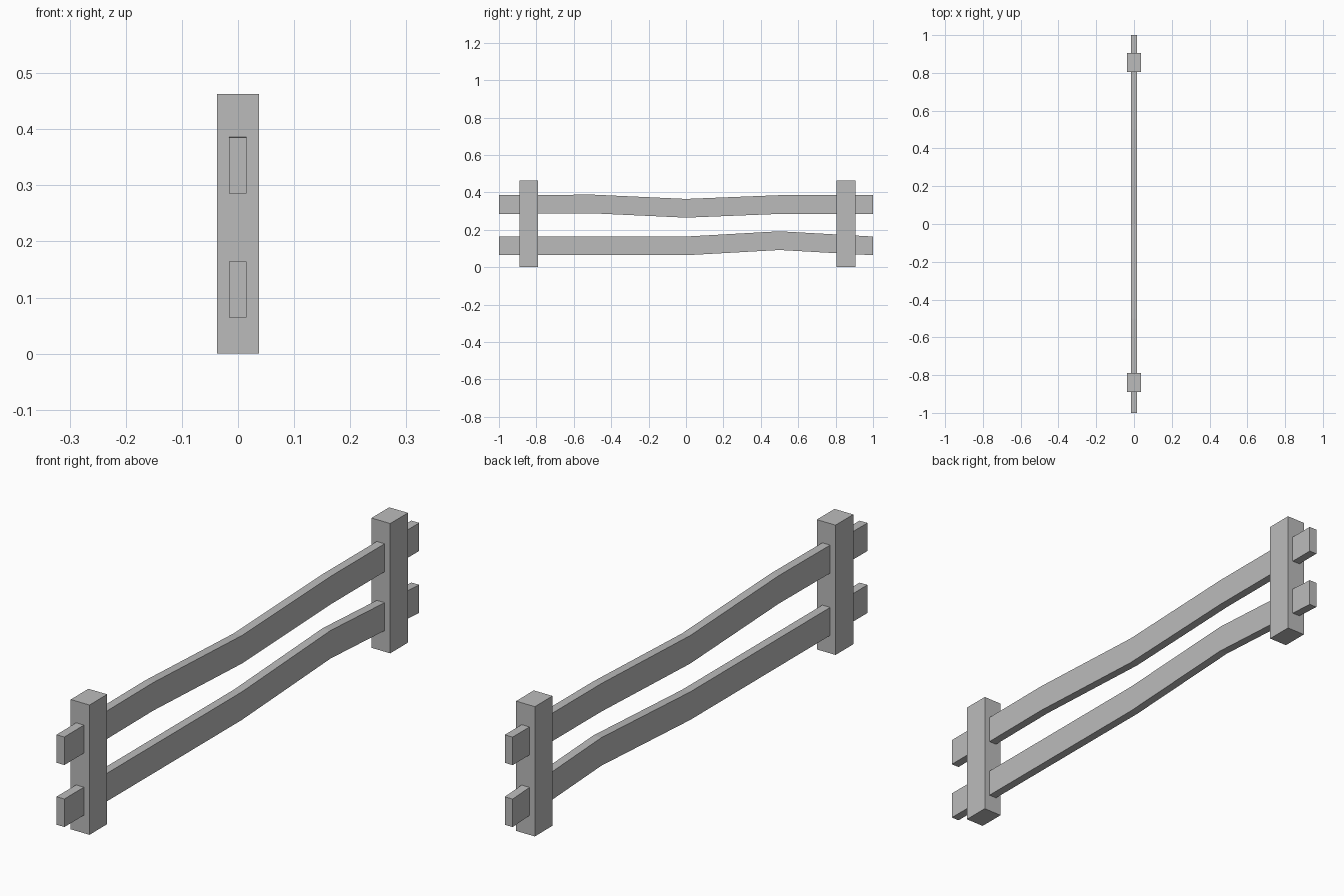
import bpy
import bmesh

cube = bpy.data.objects.get("Cube")
if cube:
    bpy.data.objects.remove(cube, do_unlink=True)

# Single plain grey for the whole fence
GREY = (0.5, 0.5, 0.5, 1.0)
grey = bpy.data.materials.new("plain_grey")
grey.use_nodes = True
grey.diffuse_color = GREY
grey.node_tree.nodes["Principled BSDF"].inputs["Base Color"].default_value = GREY


def add_object(name, bm):
    bmesh.ops.recalc_face_normals(bm, faces=bm.faces)
    mesh = bpy.data.meshes.new(name)
    bm.to_mesh(mesh)
    bm.free()
    mesh.materials.append(grey)
    obj = bpy.data.objects.new(name, mesh)
    bpy.context.collection.objects.link(obj)
    return obj


def add_post(name, y, width=0.074, depth=0.1, height=0.463):
    bm = bmesh.new()
    bmesh.ops.create_cube(bm, size=1.0)
    bmesh.ops.scale(bm, vec=(width, depth, height), verts=bm.verts)
    bmesh.ops.translate(bm, vec=(0, y, height / 2), verts=bm.verts)
    return add_object(name, bm)


def add_rail(name, path, x_min=-0.016, x_max=0.015, height=0.1):
    """Sweep a rectangular section along (y, bottom z) points."""
    bm = bmesh.new()
    rings = []
    for y, z in path:
        corners = ((x_min, z), (x_max, z), (x_max, z + height), (x_min, z + height))
        rings.append([bm.verts.new((x, y, h)) for x, h in corners])
    for a, b in zip(rings, rings[1:]):
        for i in range(4):
            j = (i + 1) % 4
            bm.faces.new((a[i], a[j], b[j], b[i]))
    bm.faces.new(rings[0])
    bm.faces.new(rings[-1])
    return add_object(name, bm)


# Upright posts
add_post("front_post", -0.84)
add_post("back_post", 0.855)

# Warped rails passing through the posts
add_rail("upper_rail", [(-1, 0.285), (-0.5, 0.288), (0, 0.265), (0.5, 0.285), (1, 0.285)])
add_rail("lower_rail", [(-1, 0.064), (-0.5, 0.064), (0, 0.064), (0.5, 0.092), (1, 0.064)])
